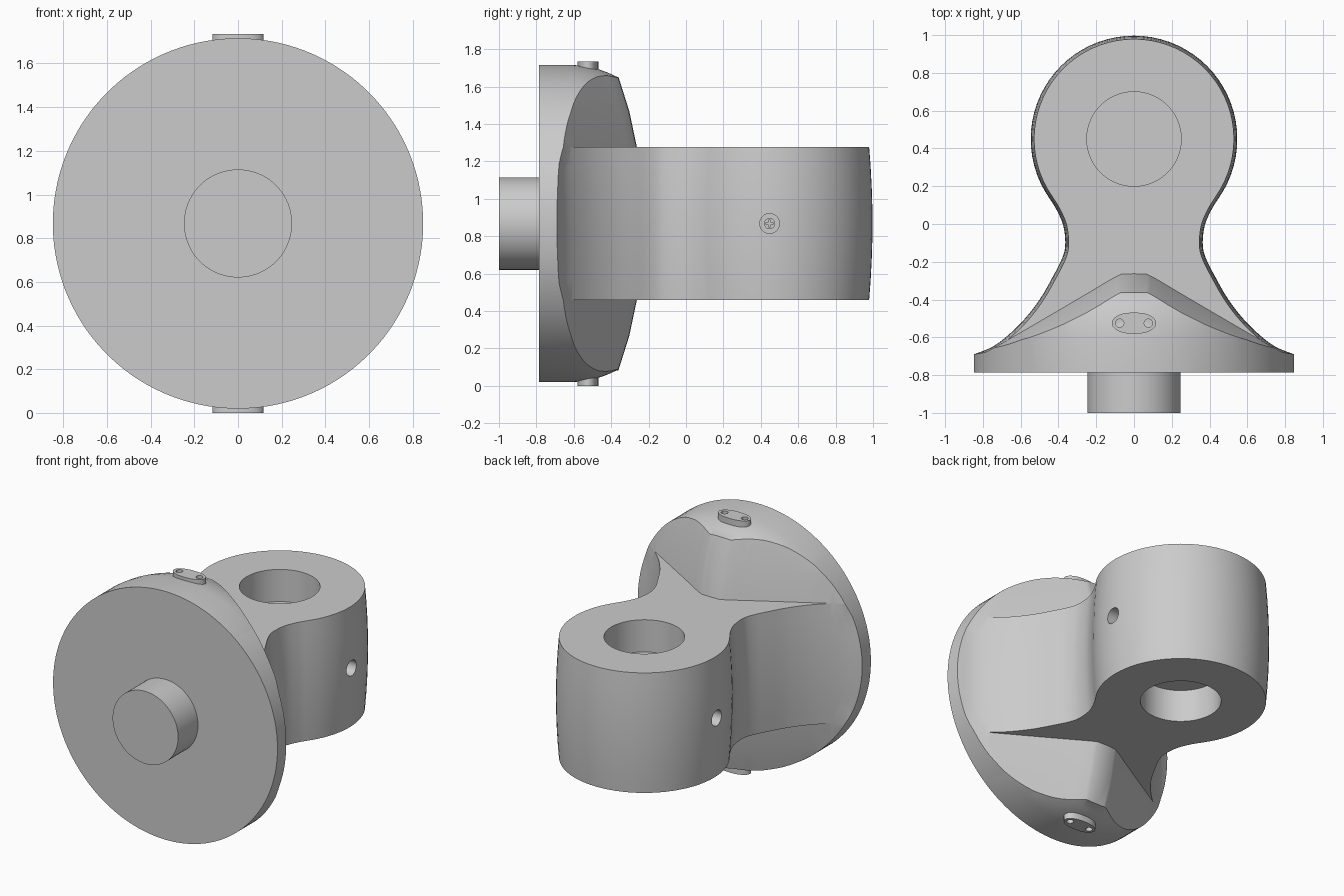
import bpy, bmesh, math
from mathutils import Vector

if "Cube" in bpy.data.objects:
    bpy.data.objects.remove(bpy.data.objects["Cube"])

ZC = 0.8675   # height of the symmetry plane


def loft(name, rings):
    """Closed solid through a list of equally sized rings of points."""
    bm = bmesh.new()
    rows = [[bm.verts.new(p) for p in r] for r in rings]
    n = len(rows[0])
    for a, b in zip(rows, rows[1:]):
        for i in range(n):
            bm.faces.new((a[i], a[(i + 1) % n], b[(i + 1) % n], b[i]))
    bm.faces.new(rows[0])
    bm.faces.new(rows[-1])
    bmesh.ops.recalc_face_normals(bm, faces=bm.faces)
    me = bpy.data.meshes.new(name)
    bm.to_mesh(me)
    bm.free()
    ob = bpy.data.objects.new(name, me)
    bpy.context.collection.objects.link(ob)
    return ob


def turned(name, axis, centre, stations, n=48):
    """Solid of revolution: stations are (position along axis, radius)."""
    rings = []
    for h, r in stations:
        ring = []
        for i in range(n):
            t = 2 * math.pi * (i + 0.5) / n
            p = [r * math.cos(t), r * math.sin(t)]
            p.insert('XYZ'.index(axis), h)
            ring.append(Vector(p) + Vector(centre))
        rings.append(ring)
    return loft(name, rings)


def box(name, lo, hi):
    return loft(name, [[(x, y, z) for x, y in ((lo[0], lo[1]), (hi[0], lo[1]), (hi[0], hi[1]), (lo[0], hi[1]))]
                       for z in (lo[2], hi[2])])


def combine(target, other, op):
    """Apply a boolean and remove the helper."""
    m = target.modifiers.new(op, 'BOOLEAN')
    m.operation, m.object, m.solver = op, other, 'EXACT'
    bpy.context.view_layer.objects.active = target
    bpy.ops.object.modifier_apply(modifier=m.name)
    bpy.data.objects.remove(other)


def smooth_path(pts, k=5):
    """Catmull-Rom curve through 2D points."""
    v = [Vector(p) for p in pts]
    v = [2 * v[0] - v[1]] + v + [2 * v[-1] - v[-2]]
    out = []
    for a, b, c, d in zip(v, v[1:], v[2:], v[3:]):
        for s in range(k):
            t = s / k
            out.append(0.5 * (2 * b + (c - a) * t + (2 * a - 5 * b + 4 * c - d) * t * t
                              + (3 * b - a - 3 * c + d) * t ** 3))
    return out + [v[-2]]


def mirrored(half):
    return half + [Vector((-p.x, p.y)) for p in reversed(half) if p.x > 1e-5]


# Knuckle: round head, waist and flare, slightly barrelled in height
flare = smooth_path([(0.92, -0.715), (0.848, -0.69), (0.73, -0.638), (0.60, -0.525), (0.50, -0.40),
                     (0.425, -0.27), (0.38, -0.18), (0.364, -0.11), (0.374, -0.01), (0.41, 0.075), (0.448, 0.136)])
head = [Vector((0.547 * math.cos(math.radians(a)), 0.45 + 0.547 * math.sin(math.radians(a))))
        for a in range(-30, 91, 5)]
head[-1] = Vector((0, 0.997))
outline = mirrored([Vector((0.92, -1))] + flare + head)


def inset(pts, d):
    res = []
    for i, p in enumerate(pts):
        t = (pts[(i + 1) % len(pts)] - pts[i - 1]).normalized()
        res.append(p + Vector((-t.y, t.x)) * d)
    return res


levels = [-0.41, -0.31, -0.2, -0.1, 0, 0.1, 0.2, 0.31, 0.41]
body = loft('joint_body', [[(p.x, p.y, ZC + h) for p in inset(outline, 0.018 * (h / 0.41) ** 2)] for h in levels])

# Drafted back of the flange, above and below the knuckle
ridge = smooth_path([(0.95, -0.76), (0.75, -0.66), (0.45, -0.487), (0.22, -0.352), (0.13, -0.298), (0.07, -0.266)], 3)
ridge = mirrored([Vector((0.95, -0.95))] + ridge + [Vector((0, -0.263))])
draft = [(0.41, 0), (0.6, 0.04), (0.79, 0.1), (0.95, 0.16)]
draft = [(-h, s) for h, s in reversed(draft)] + draft
wedge = loft('wedge', [[(p.x, p.y - (s if p.y > -0.94 else 0), ZC + h) for p in ridge] for h, s in draft])
combine(body, wedge, 'UNION')

# Round envelope trims everything to the disc
envelope = turned('envelope', 'Y', (0, 0, ZC),
                  [(-0.785, 0.848), (-0.6, 0.848), (-0.53, 0.84), (-0.47, 0.826), (-0.42, 0.808),
                   (-0.37, 0.785), (1.1, 0.785)], 128)
combine(body, envelope, 'INTERSECT')

# Front pin
combine(body, turned('pin', 'Y', (0, 0, ZC), [(-1, 0.2475), (-0.74, 0.2475)], 64), 'UNION')

for s in (1, -1):
    # Blind bore in the head
    combine(body, turned('bore', 'Z', (0, 0.45, ZC), [(s * 0.19, 0.25), (s * 0.6, 0.25)], 64), 'DIFFERENCE')
    # Side screw hole
    combine(body, turned('side_hole', 'X', (0, 0.447, ZC), [(s * 0.40, 0.053), (s * 0.7, 0.053)], 32), 'DIFFERENCE')

bodies = [body]
for s, side in ((1, 'upper'), (-1, 'lower')):
    # Oval pad with two small holes on the rim
    oval = []
    for i in range(48):
        t = 2 * math.pi * (i + 0.5) / 48
        oval.append((0.117 * math.copysign(abs(math.cos(t)) ** 0.85, math.cos(t)), -0.525 + 0.056 * math.sin(t)))
    pad = loft(side + '_pad', [[(x, y, ZC + s * h) for x, y in oval] for h in (0.79, 0.8675)])
    for x in (-0.076, 0.076):
        combine(pad, turned('pad_hole', 'Z', (x, -0.525, ZC), [(s * 0.835, 0.022), (s * 0.95, 0.022)], 24),
                'DIFFERENCE')
    # Recessed cross-head screw
    screw = turned(('right' if s > 0 else 'left') + '_screw', 'X', (0, 0.447, ZC),
                   [(s * 0.39, 0.03), (s * 0.425, 0.03)], 24)
    x0, x1 = sorted((s * 0.41, s * 0.5))
    for a, b in ((0.018, 0.005), (0.005, 0.018)):
        combine(screw, box('slot', (x0, 0.447 - a, ZC - b), (x1, 0.447 + a, ZC + b)), 'DIFFERENCE')
    bodies += [pad, screw]

# Smooth shading with sharp edges kept
bpy.ops.object.select_all(action='DESELECT')
for ob in bodies:
    ob.select_set(True)
bpy.context.view_layer.objects.active = body
bpy.ops.object.shade_smooth_by_angle(angle=math.radians(25))
